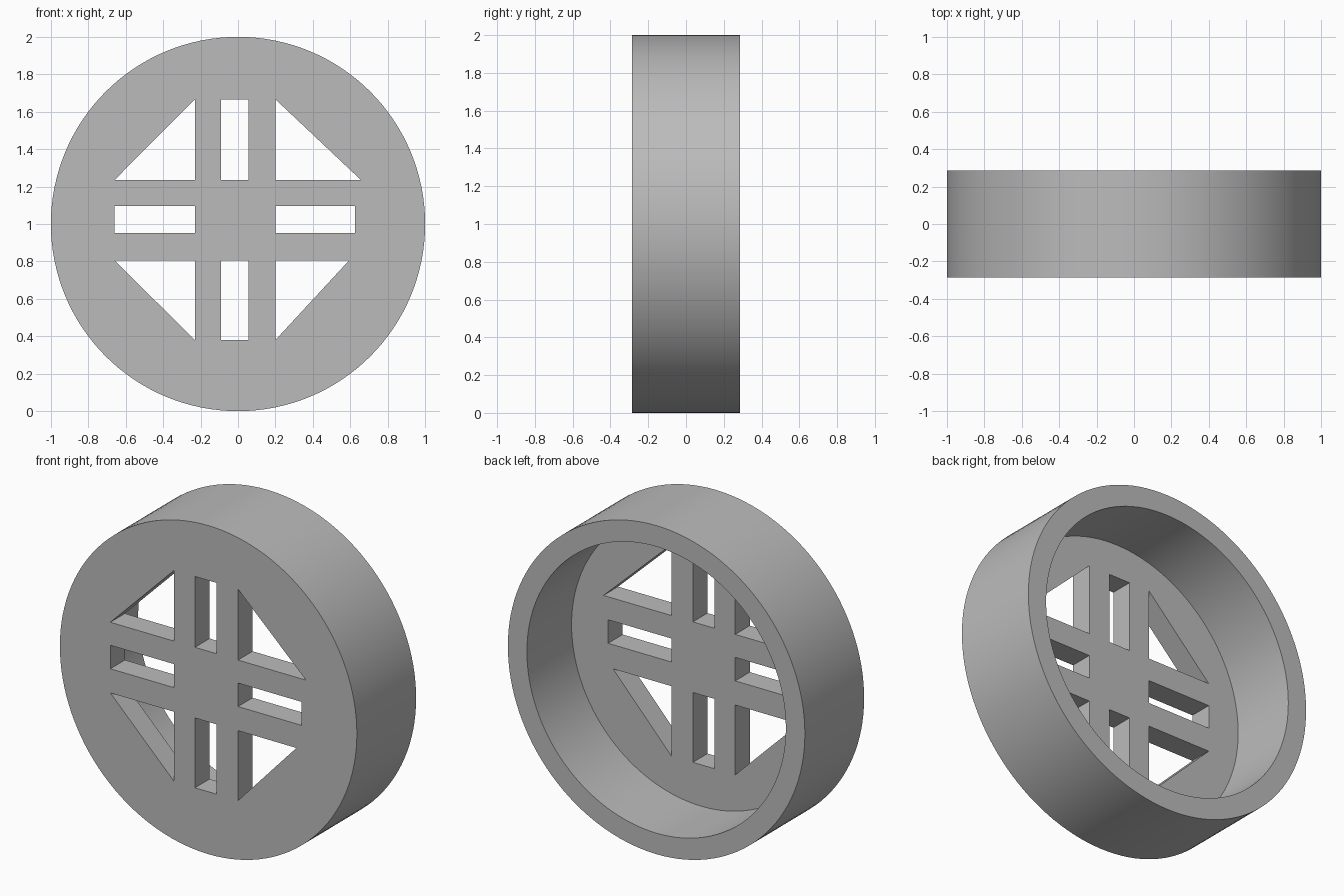
import bpy, bmesh, math
from mathutils import Matrix

cube = bpy.data.objects.get("Cube")
if cube:
    bpy.data.objects.remove(cube, do_unlink=True)

HALF = 0.285        # half depth of the wheel
PLATE = 0.14        # thickness of the front plate
INNER = 0.872       # radius of the hollow back
SEGMENTS = 128

grey = bpy.data.materials.new("plain grey")
grey.use_nodes = True
grey.diffuse_color = (0.5, 0.5, 0.5, 1)
grey.node_tree.nodes["Principled BSDF"].inputs["Base Color"].default_value = (0.5, 0.5, 0.5, 1)


def add_object(name, bm):
    bmesh.ops.recalc_face_normals(bm, faces=bm.faces)
    mesh = bpy.data.meshes.new(name)
    bm.to_mesh(mesh)
    bm.free()
    mesh.materials.append(grey)
    obj = bpy.data.objects.new(name, mesh)
    bpy.context.collection.objects.link(obj)
    return obj


# Cup-shaped wheel: closed front plate and open back, spun around the y axis
bm = bmesh.new()
profile = [(0, -HALF), (1, -HALF), (1, HALF), (INNER, HALF),
           (INNER, PLATE - HALF), (0, PLATE - HALF)]
verts = [bm.verts.new((r, y, 1)) for r, y in profile]
edges = [bm.edges.new(pair) for pair in zip(verts, verts[1:])]
bmesh.ops.spin(bm, geom=verts + edges, cent=(0, 0, 1), axis=(0, 1, 0),
               angle=math.tau, steps=SEGMENTS, use_merge=True)
bmesh.ops.remove_doubles(bm, verts=bm.verts, dist=0.0001)
bmesh.ops.dissolve_limit(bm, angle_limit=0.001, verts=bm.verts, edges=bm.edges)
wheel = add_object("wheel", bm)

# Window outlines on the front plate, as (x, z) points
L, SL, SR, R = -0.23, -0.09, 0.055, 0.2
BOTTOM, LOW, SLOT_LOW, SLOT_HIGH, HIGH, TOP = 0.38, 0.805, 0.952, 1.095, 1.235, 1.666
LEFT_END, RIGHT_END = -0.66, 0.626


def box(x0, x1, z0, z1):
    return [(x0, z0), (x1, z0), (x1, z1), (x0, z1)]


def corner(x, z, x_tip, z_tip):
    return [(x, z), (x_tip, z), (x, z_tip)]


windows = [
    box(SL, SR, HIGH, TOP), box(SL, SR, BOTTOM, LOW),
    box(LEFT_END, L, SLOT_LOW, SLOT_HIGH), box(R, RIGHT_END, SLOT_LOW, SLOT_HIGH),
    corner(L, HIGH, LEFT_END, TOP), corner(R, HIGH, 0.657, TOP),
    corner(L, LOW, LEFT_END, BOTTOM), corner(R, LOW, 0.593, BOTTOM),
]

# One prism per window, cut through the plate
bm = bmesh.new()
for outline in windows:
    face = bm.faces.new([bm.verts.new((x, -HALF - 0.1, z)) for x, z in outline])
    out = bmesh.ops.extrude_face_region(bm, geom=[face], use_keep_orig=True)
    moved = [g for g in out["geom"] if isinstance(g, bmesh.types.BMVert)]
    bmesh.ops.translate(bm, verts=moved, vec=(0, PLATE + 0.2, 0))
cutter = add_object("window_cutter", bm)
cutter.hide_render = True

cut = wheel.modifiers.new("windows", 'BOOLEAN')
cut.operation = 'DIFFERENCE'
cut.solver = 'EXACT'
cut.object = cutter
bpy.context.view_layer.objects.active = wheel
bpy.ops.object.select_all(action='DESELECT')
wheel.select_set(True)
bpy.ops.object.modifier_apply(modifier=cut.name)
bpy.data.objects.remove(cutter, do_unlink=True)

# Smooth rim, sharp plate and window edges
bpy.ops.object.shade_smooth_by_angle(angle=math.radians(30))
